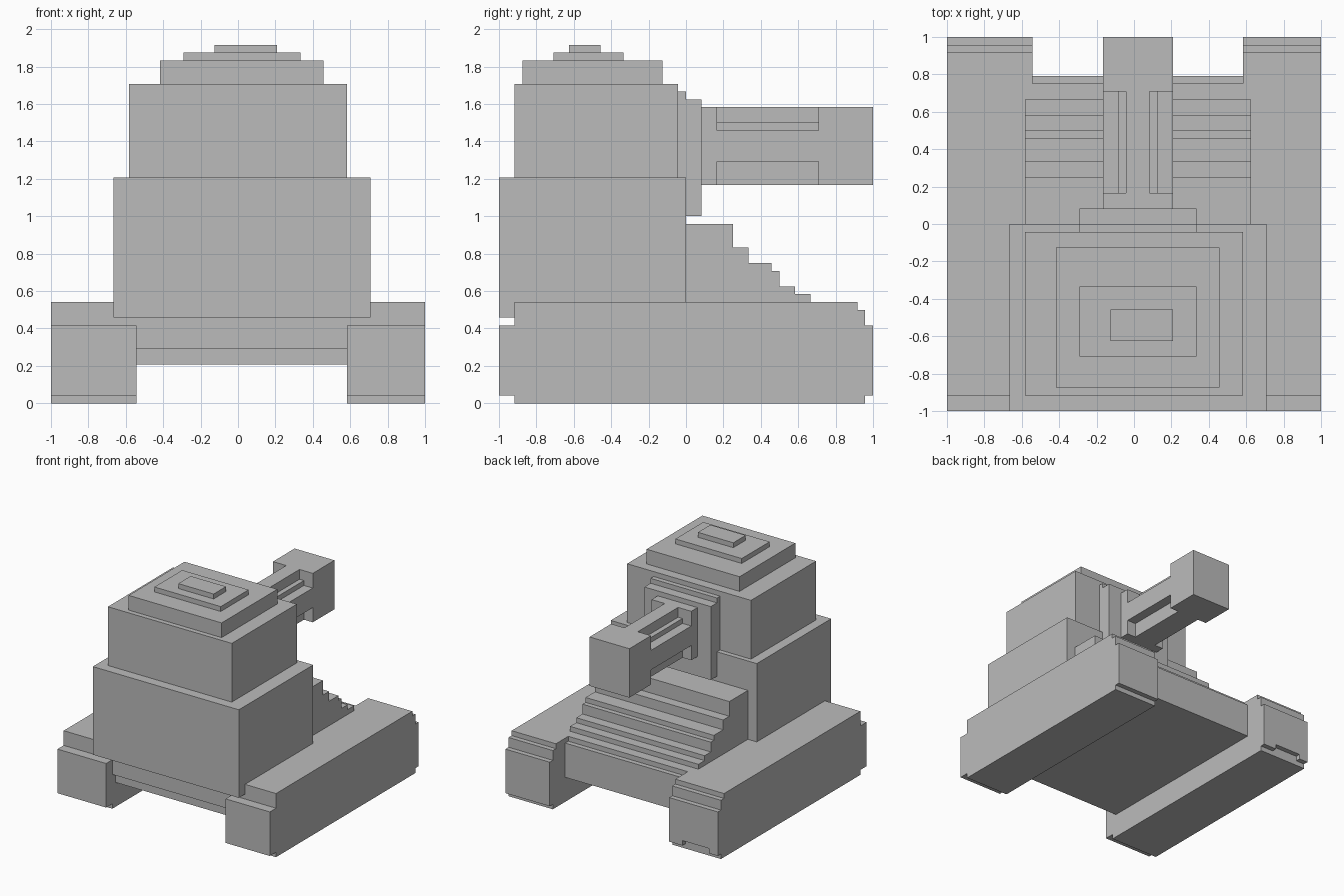
import bpy
import bmesh
from mathutils import Vector

cube = bpy.data.objects.get("Cube")
if cube:
    bpy.data.objects.remove(cube, do_unlink=True)

U = 1 / 24  # one building block; all sizes below are in blocks

grey = bpy.data.materials.new("plain grey")
grey.use_nodes = True
COLOR = (0.5, 0.5, 0.5, 1)
grey.diffuse_color = COLOR
grey.node_tree.nodes["Principled BSDF"].inputs["Base Color"].default_value = COLOR


def prism(name, points, axis, start, end):
    """Extrude a flat profile along x (points are y, z) or y (points are x, z)."""
    def place(a, b, d):
        return Vector((d, a, b) if axis == "x" else (a, d, b)) * U
    bm = bmesh.new()
    face = bm.faces.new([bm.verts.new(place(a, b, start)) for a, b in points])
    extruded = bmesh.ops.extrude_face_region(bm, geom=[face])["geom"]
    verts = [v for v in extruded if isinstance(v, bmesh.types.BMVert)]
    bmesh.ops.translate(bm, verts=verts, vec=place(0, 0, end - start))
    bmesh.ops.recalc_face_normals(bm, faces=bm.faces)
    mesh = bpy.data.meshes.new(name)
    bm.to_mesh(mesh)
    bm.free()
    mesh.materials.append(grey)
    obj = bpy.data.objects.new(name, mesh)
    bpy.context.collection.objects.link(obj)
    return obj


def box(name, x, y, z):
    return prism(name, [(y[0], z[0]), (y[1], z[0]), (y[1], z[1]), (y[0], z[1])],
                 "x", x[0], x[1])


# Tracks with stepped ends
track = [(-22, 0), (23, 0), (23, 1), (24, 1), (24, 10), (23, 10), (23, 12),
         (22, 12), (22, 13), (-22, 13), (-22, 10), (-24, 10), (-24, 1), (-22, 1)]
right_track = prism("right_track", track, "x", -24, -13)
prism("left_track", track, "x", 14, 24)

# Small notch under the rear of the right track
cutter = box("notch_cutter", (-22, -16), (23, 25), (0.5, 2))
cutter.hide_render = True
cutter.hide_viewport = True
notch = right_track.modifiers.new("rear notch", "BOOLEAN")
notch.operation = "DIFFERENCE"
notch.solver = "EXACT"
notch.object = cutter

# Hull between the tracks
hull = [(-21, 5), (19, 5), (19, 12), (18, 12), (18, 13), (-22, 13), (-22, 7), (-21, 7)]
prism("hull", hull, "x", -13, 14)

# Stepped rear deck
steps = [(0, 13), (16, 13)]
for y, low, high in [(16, 13, 14), (14, 14, 15), (12, 15, 17),
                     (11, 17, 18), (8, 18, 20), (6, 20, 23)]:
    steps += [(y, low), (y, high)] if low > 13 else [(y, high)]
steps.append((0, 23))
prism("rear_deck", steps, "x", -14, 15)

# Turret tiers
box("turret_base", (-16, 17), (-24, 0), (11, 29))
box("turret_upper", (-14, 14), (-22, -1), (29, 41))
box("turret_roof", (-10, 11), (-21, -3), (41, 44))
box("hatch_rim", (-7, 8), (-17, -8), (44, 45))
box("hatch_lid", (-3, 5), (-15, -11), (45, 46))

# Gun mount plate
prism("gun_mount", [(0, 24), (2, 24), (2, 39), (0, 39), (0, 40), (-1, 40),
                    (-1, 29), (0, 29)], "x", -7, 8)

# Gun: solid collar and muzzle with a grooved barrel between
box("gun_collar", (-4, 5), (2, 4), (28, 38))
half = [(2.5, 28), (2.5, 31), (4.5, 31), (4.5, 35), (2.5, 35), (2.5, 36),
        (1.5, 36), (1.5, 38)]
section = [(0.5 + w, z) for w, z in half] + [(0.5 - w, z) for w, z in reversed(half)]
prism("gun_barrel", section, "y", 4, 17)
box("gun_muzzle", (-4, 5), (17, 24), (28, 38))
